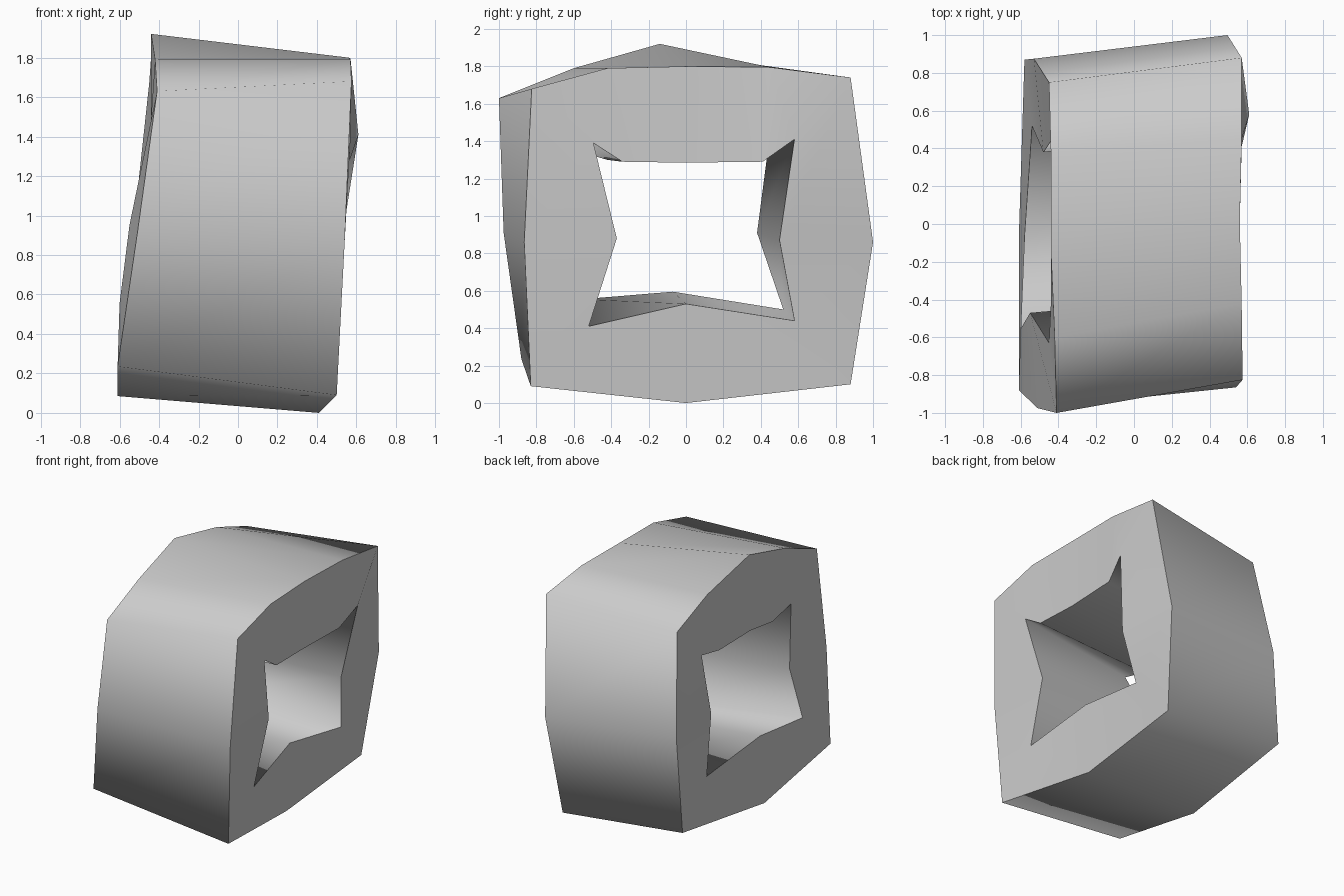
import bpy, bmesh

# Ten-point loops around the ring, starting at the top front corner and running
# along the top, down the back, along the bottom and up the front
LEFT_OUTER = [(-.41, -1, 1.63), (-.42, -.60, 1.79), (-.44, -.14, 1.92), (-.44, .37, 1.81), (-.45, .75, 1.67),
              (-.53, .875, .93), (-.58, .87, .21), (-.61, -.08, .085), (-.61, -.88, .235), (-.51, -.975, .91)]
LEFT_INNER = [(-.45, -.63, 1.36), (-.44, -.42, 1.30), (-.44, -.155, 1.335), (-.43, .21, 1.32), (-.44, .44, 1.37),
              (-.48, .38, .91), (-.54, .52, .50), (-.58, -.07, .595), (-.60, -.555, .555), (-.55, -.47, .95)]
RIGHT_OUTER = [(.575, -.825, 1.68), (.57, -.42, 1.79), (.56, .01, 1.80), (.57, .45, 1.795), (.57, .88, 1.74),
               (.495, 1, .86), (.43, .88, .10), (.41, 0, 0), (.50, -.83, .09), (.54, -.865, .86)]
RIGHT_INNER = [(.57, -.495, 1.39), (.565, -.34, 1.29), (.555, -.01, 1.285), (.57, .41, 1.29), (.61, .58, 1.41),
               (.525, .50, .87), (.47, .58, .44), (.44, 0, .53), (.50, -.52, .41), (.52, -.37, .88)]

bm = bmesh.new()
loops = [[bm.verts.new(p) for p in pts] for pts in (LEFT_OUTER, RIGHT_OUTER, RIGHT_INNER, LEFT_INNER)]

# Outer wall, right end, hole wall, left end
for k in range(4):
    a, b = loops[k], loops[(k + 1) % 4]
    for i in range(10):
        j = (i + 1) % 10
        f = bm.faces.new((a[i], b[i], b[j], a[j]))
        f.smooth = True
bmesh.ops.recalc_face_normals(bm, faces=bm.faces)

# Crisp rims where the walls meet the flat ends
for loop in loops:
    for i in range(10):
        bm.edges.get((loop[i], loop[(i + 1) % 10])).smooth = False

mesh = bpy.data.meshes.new("square_ring")
bm.to_mesh(mesh)
bm.free()
ring = bpy.data.objects.new("square_ring", mesh)
bpy.context.collection.objects.link(ring)

grey = bpy.data.materials.new("plain_grey")
grey.diffuse_color = (.6, .6, .6, 1)
mesh.materials.append(grey)
